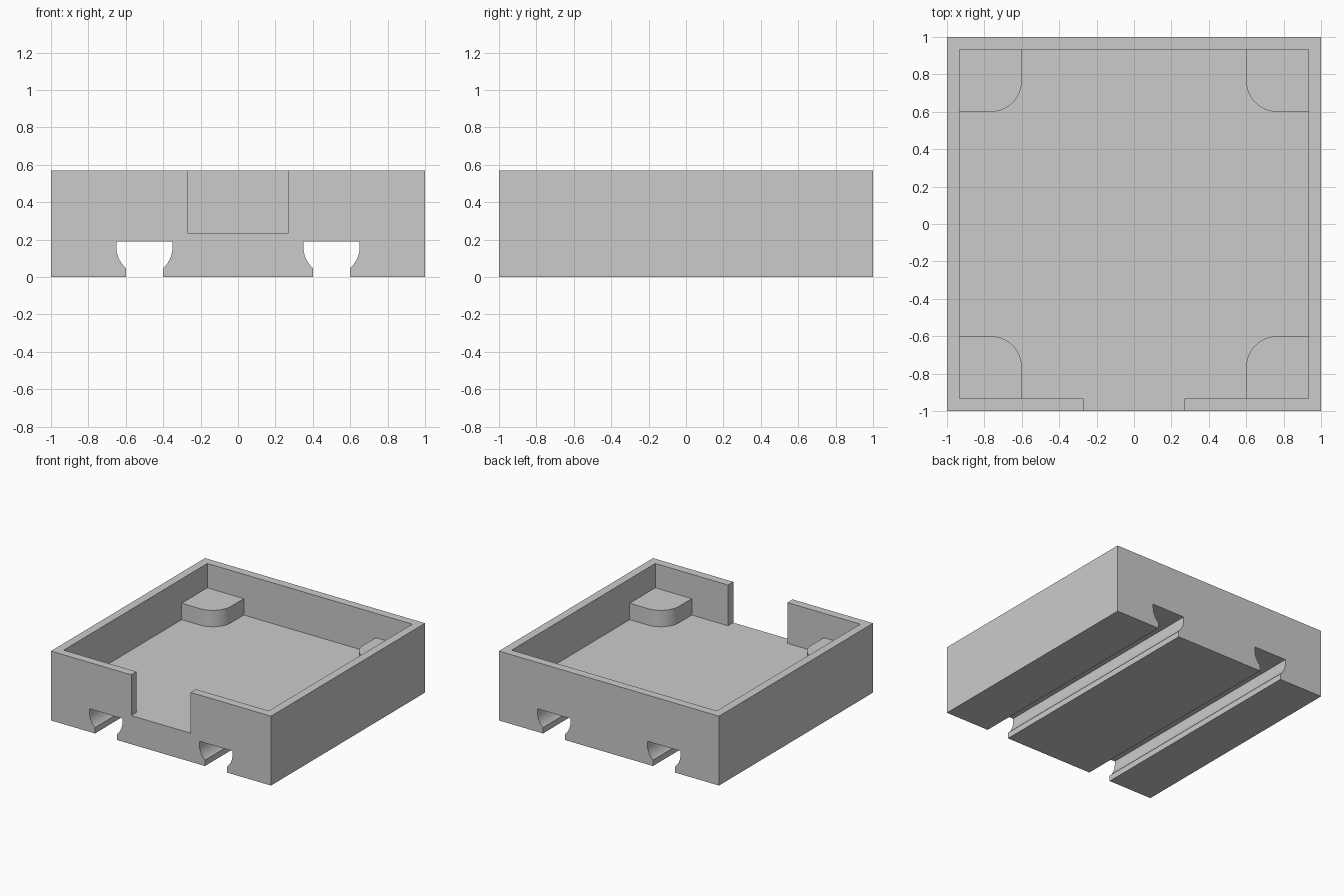
import bpy
import bmesh
from math import sin, cos, pi, asin, radians
from mathutils import Vector

HEIGHT, FLOOR, POST_TOP = 0.57, 0.235, 0.37
INNER = 0.932          # inside face of the walls
NOTCH = 0.27           # half width of the front opening

cube = bpy.data.objects.get("Cube")
if cube:
    bpy.data.objects.remove(cube, do_unlink=True)

grey = bpy.data.materials.new("plain grey")
grey.use_nodes = True
colour = (0.6, 0.6, 0.6, 1)
grey.diffuse_color = colour
grey.node_tree.nodes["Principled BSDF"].inputs["Base Color"].default_value = colour


def prism(name, points, offset):
    """Extrude a flat outline of 3D points along the offset vector."""
    bm = bmesh.new()
    face = bm.faces.new([bm.verts.new(p) for p in points])
    result = bmesh.ops.extrude_face_region(bm, geom=[face])
    moved = [g for g in result["geom"] if isinstance(g, bmesh.types.BMVert)]
    bmesh.ops.translate(bm, verts=moved, vec=Vector(offset))
    bmesh.ops.recalc_face_normals(bm, faces=bm.faces)
    mesh = bpy.data.meshes.new(name)
    bm.to_mesh(mesh)
    bm.free()
    mesh.materials.append(grey)
    obj = bpy.data.objects.new(name, mesh)
    bpy.context.collection.objects.link(obj)
    return obj


def activate(obj):
    bpy.ops.object.select_all(action="DESELECT")
    obj.select_set(True)
    bpy.context.view_layer.objects.active = obj


def cut(target, cutter):
    cutter.hide_render = True
    mod = target.modifiers.new("cut", "BOOLEAN")
    mod.operation = "DIFFERENCE"
    mod.solver = "EXACT"
    mod.object = cutter
    activate(target)
    bpy.ops.object.modifier_apply(modifier=mod.name)
    bpy.data.objects.remove(cutter, do_unlink=True)


# Solid tray block
tray = prism("tray", [(-1, -1, 0), (1, -1, 0), (1, 1, 0), (-1, 1, 0)], (0, 0, HEIGHT))

# Inside of the tray, with the opening through the front wall
half = [(NOTCH, -1.2), (NOTCH, -INNER), (INNER, -INNER), (INNER, INNER)]
plan = half + [(-x, y) for x, y in reversed(half)]
cut(tray, prism("cavity_cutter", [(x, y, FLOOR) for x, y in plan], (0, 0, 0.6)))

# Two undercut rail slots running front to back
RADIUS, CENTRE_Z, SLOT = 0.15, 0.16, 0.10
STEPS = 14
start = asin(SLOT / RADIUS)
arc = [start + (pi / 2 - start) * i / STEPS for i in range(STEPS + 1)]
side = [(SLOT, -0.1)]
side += [(RADIUS * sin(a), CENTRE_Z - RADIUS * cos(a)) for a in arc]
side += [(RADIUS, 0.19)]
slot = side + [(-x, z) for x, z in reversed(side)]
for centre in (-0.5, 0.5):
    cut(tray, prism("slot_cutter", [(centre + x, -1.2, z) for x, z in slot], (0, 2.4, 0)))

# Corner posts, each with one rounded corner, sunk slightly into walls and floor
NEAR, FAR, ROUND = 0.60, 0.95, 0.165
outline = [(FAR, FAR), (NEAR, FAR)]
for i in range(17):
    a = pi / 2 * i / 16
    outline.append((NEAR + ROUND * (1 - cos(a)), NEAR + ROUND * (1 - sin(a))))
outline.append((FAR, NEAR))
posts = []
for sx, left_right in ((1, "left"), (-1, "right")):
    for sy, end in ((-1, "front"), (1, "back")):
        points = [(sx * x, sy * y, FLOOR - 0.02) for x, y in outline]
        posts.append(prism(f"{end}_{left_right}_post", points, (0, 0, POST_TOP - FLOOR + 0.02)))

# Smooth the curved faces and keep the corners crisp
for obj in [tray] + posts:
    activate(obj)
    bpy.ops.object.shade_smooth_by_angle(angle=radians(25))
